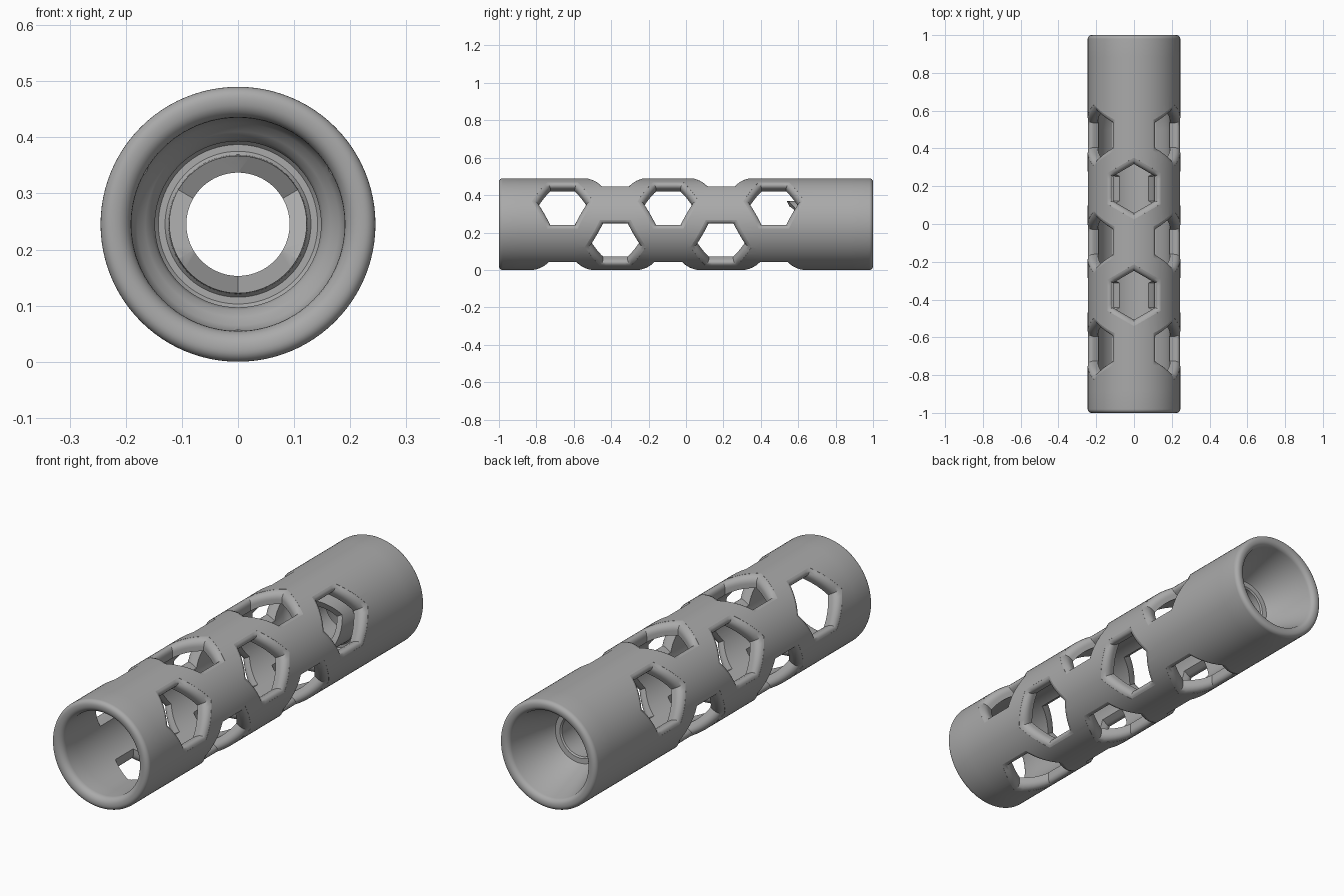
import bpy, bmesh
from math import sin, cos, pi, radians, sqrt

old = bpy.data.objects.get("Cube")
if old:
    bpy.data.objects.remove(old, do_unlink=True)

R = 0.245          # outer radius, also the height of the axis
BORE = 0.19
HEX = 0.13         # hexagon corner radius
FILLET = 0.035     # rounding around each window
SIDES = 96

grey = bpy.data.materials.new("plain grey")
grey.use_nodes = True
colour = (0.4, 0.4, 0.4, 1)
grey.diffuse_color = colour
grey.node_tree.nodes["Principled BSDF"].inputs["Base Color"].default_value = colour


def make_object(name, bm):
    bmesh.ops.recalc_face_normals(bm, faces=bm.faces)
    mesh = bpy.data.meshes.new(name)
    bm.to_mesh(mesh)
    bm.free()
    mesh.materials.append(grey)
    obj = bpy.data.objects.new(name, mesh)
    bpy.context.collection.objects.link(obj)
    return obj


def arc(r, y, size, start, end, steps=6):
    angles = [radians(start + (end - start) * i / steps) for i in range(steps + 1)]
    return [(r + size * cos(a), y + size * sin(a)) for a in angles]


def skin(bm, rings, closed):
    """Bridge rings of equal length, looping round or capping both ends."""
    n = len(rings[0])
    pairs = list(zip(rings, rings[1:]))
    if closed:
        pairs.append((rings[-1], rings[0]))
    for a, b in pairs:
        for i in range(n):
            j = (i + 1) % n
            bm.faces.new((a[i], a[j], b[j], b[i]))
    if not closed:
        bm.faces.new(rings[0])
        bm.faces.new(rings[-1])


def lathe(name, profile):
    bm = bmesh.new()
    rings = []
    for k in range(SIDES):
        a = 2 * pi * k / SIDES
        rings.append([bm.verts.new((r * cos(a), y, R + r * sin(a))) for r, y in profile])
    skin(bm, rings, True)
    return make_object(name, bm)


def hex_cutter(y, angle):
    """Radial hexagonal prism that flares out to round the window edge."""
    corners = [(HEX * sin(i * pi / 3), HEX * cos(i * pi / 3)) for i in range(6)]
    outline = []
    for (u, v), (u2, v2) in zip(corners, corners[1:] + corners[:1]):
        outline += [(u + (u2 - u) * s / 6, v + (v2 - v) * s / 6) for s in range(6)]
    apothem = HEX * cos(pi / 6)
    layers = [(0, None)]
    for step in range(7):
        t = radians(80) * step / 6
        layers.append((FILLET * (1 - cos(t)), R - FILLET + FILLET * sin(t)))
    layers.append((FILLET, R + 0.06))
    bm = bmesh.new()
    rings = []
    for grow, rho in layers:
        scale = 1 + grow / apothem
        ring = []
        for u, v in outline:
            u, v = u * scale, v * scale
            h = 0.02 if rho is None else sqrt(rho * rho - u * u)
            ring.append(bm.verts.new((h * cos(angle) - u * sin(angle), y + v,
                                      R + h * sin(angle) + u * cos(angle))))
        rings.append(ring)
    skin(bm, rings, False)
    cutter = make_object("window_cutter", bm)
    cutter.hide_render = True
    return cutter


# Tube with an open bore at the front and a funnel and neck at the back
profile = [(R, -0.98 + 0.098 * i) for i in range(1, 20)]
profile += arc(R - 0.02, 0.98, 0.02, 0, 90)
profile += arc(0.22, 0.975, 0.025, 90, 180)
profile += [(0.125, 0.78), (0.12, 0.772), (0.098, 0.77), (0.092, 0.764)]
profile += [(0.092, 0.53), (0.096, 0.525), (0.118, 0.525), (0.122, 0.53)]
profile += [(0.124, 0.67), (0.13, 0.677), (0.142, 0.677), (0.148, 0.67)]
profile += [(0.148, 0.66), (0.153, 0.645), (0.165, 0.632), (0.18, 0.618), (BORE, 0.595)]
profile += [(BORE, 0.5 - 0.1 * i) for i in range(15)]
profile += arc(BORE + 0.03, -0.97, 0.03, 180, 270)
profile += arc(R - 0.02, -0.98, 0.02, 270, 360)
tube = lathe("perforated_tube", profile)

# Five staggered rows of three hexagonal windows
cutters = []
for row in range(5):
    first = 30 if row % 2 == 0 else 90
    for k in range(3):
        cutter = hex_cutter(-0.66 + 0.2825 * row, radians(first + 120 * k))
        cutters.append(cutter)
        mod = tube.modifiers.new("window", "BOOLEAN")
        mod.operation = "DIFFERENCE"
        mod.solver = "EXACT"
        mod.object = cutter

# Bake the windows into the tube and discard the cutters
bpy.context.view_layer.update()
graph = bpy.context.evaluated_depsgraph_get()
cut_mesh = bpy.data.meshes.new_from_object(tube.evaluated_get(graph))
tube.modifiers.clear()
tube.data = cut_mesh
for cutter in cutters:
    bpy.data.objects.remove(cutter, do_unlink=True)

for obj in bpy.context.selected_objects:
    obj.select_set(False)
tube.select_set(True)
bpy.context.view_layer.objects.active = tube
bpy.ops.object.shade_smooth_by_angle(angle=radians(35))
